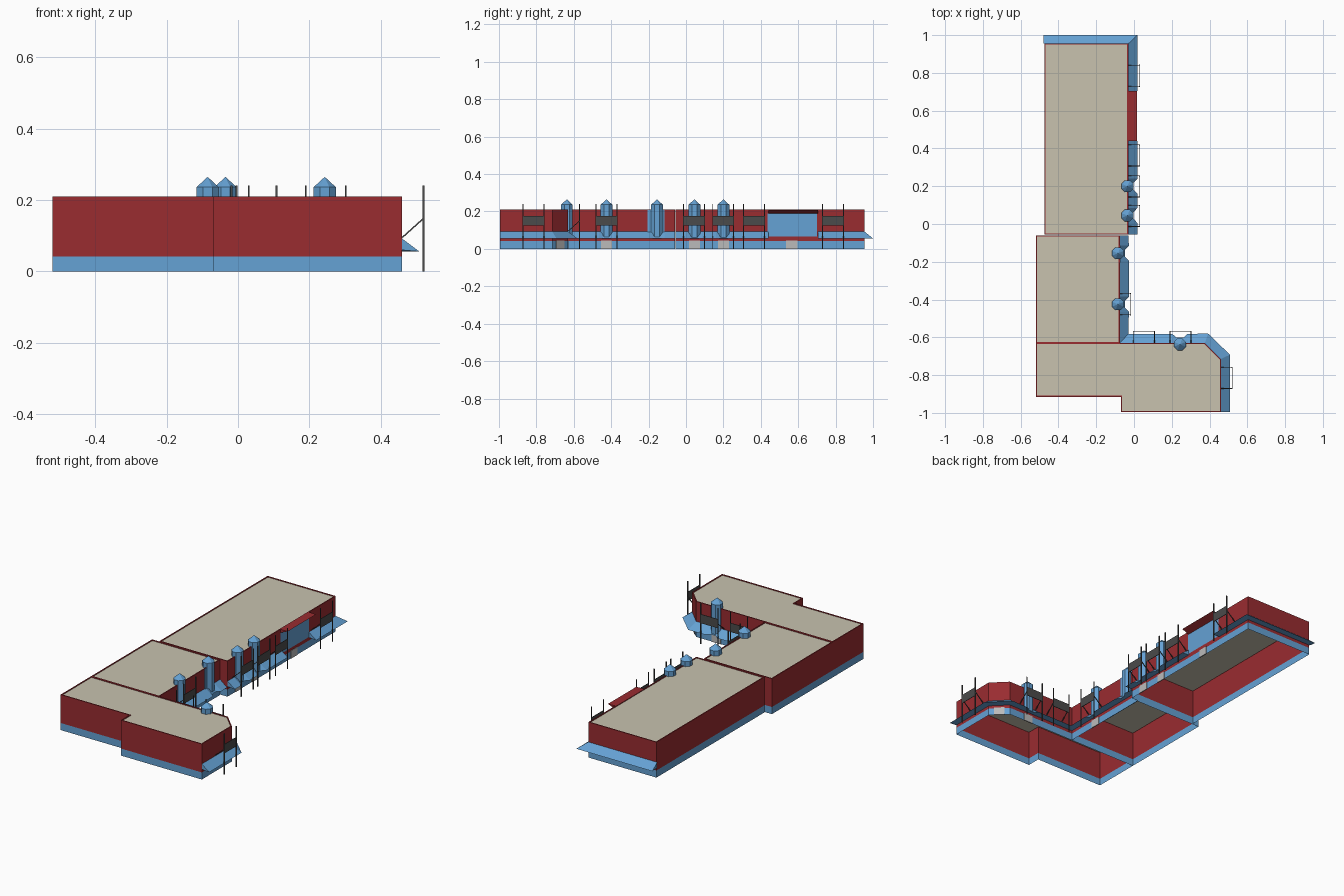
import bpy, bmesh, math
from mathutils import Vector

if "Cube" in bpy.data.objects:
    bpy.data.objects.remove(bpy.data.objects["Cube"])

def mat(name, c):
    m = bpy.data.materials.new(name)
    m.diffuse_color = (*c, 1)
    m.use_nodes = True
    m.node_tree.nodes["Principled BSDF"].inputs["Base Color"].default_value = m.diffuse_color
    return m

RED = mat("red_wall", (0.32, 0.025, 0.03))
BLUE = mat("blue_trim", (0.13, 0.36, 0.66))
ROOF = mat("beige_roof", (0.58, 0.54, 0.43))
DARK = mat("dark_metal", (0.07, 0.07, 0.07))
GREY = mat("door_grey", (0.5, 0.5, 0.5))

def obj(name, verts, faces, m, fix=True):
    bm = bmesh.new()
    vs = [bm.verts.new(v) for v in verts]
    for f in faces:
        bm.faces.new([vs[i] for i in f])
    if fix:
        bmesh.ops.recalc_face_normals(bm, faces=bm.faces)
    me = bpy.data.meshes.new(name)
    bm.to_mesh(me)
    bm.free()
    me.materials.append(m)
    o = bpy.data.objects.new(name, me)
    bpy.context.collection.objects.link(o)
    return o

def prism(name, a, b, w, h, m, side):
    """Bar from a to b with a w x h section; side is the direction of w."""
    a, b, s = Vector(a), Vector(b), Vector(side).normalized()
    u = (b - a).cross(s).normalized()
    ring = [s * w / 2 * i + u * h / 2 * j for i, j in ((-1, -1), (1, -1), (1, 1), (-1, 1))]
    vs = [p + r for p in (a, b) for r in ring]
    fs = [(i, (i + 1) % 4, (i + 1) % 4 + 4, i + 4) for i in range(4)] + [(3, 2, 1, 0), (4, 5, 6, 7)]
    return obj(name, vs, fs, m)

def inset(poly, d):
    out = []
    for i, p in enumerate(poly):
        p, a, b = Vector(p), Vector(poly[i - 1]), Vector(poly[(i + 1) % len(poly)])
        e, f = (p - a).normalized(), (b - p).normalized()
        n1, n2 = Vector((-e.y, e.x)), Vector((-f.y, f.x))
        out.append(p + (n1 + n2) * d / (1 + n1.dot(n2)))
    return out

def block(name, poly):
    """Open-bottomed shell (counter-clockwise plan): base band, wall with rim, flat roof."""
    n = len(poly)
    inn = inset(poly, 0.006)
    at = lambda ps, z: [(p[0], p[1], z) for p in ps]
    band = lambda k: [(i + k, (i + 1) % n + k, (i + 1) % n + k + n, i + k + n) for i in range(n)]
    obj(name + "_base", at(poly, 0) + at(poly, 0.042), band(0), BLUE, False)
    obj(name + "_wall", at(poly, 0.042) + at(poly, 0.21) + at(inn, 0.21) + at(inn, 0.206),
        band(0) + band(n) + band(2 * n), RED, False)
    obj(name + "_roof", at(inn, 0.206), [tuple(range(n))], ROOF, False)

# building blocks
block("north_block", [(-.475, -.055), (-.03, -.055), (-.03, .955), (-.475, .955)])
block("middle_block", [(-.52, -.63), (-.075, -.63), (-.075, -.06), (-.52, -.06)])
block("south_block", [(-.52, -.915), (-.07, -.915), (-.07, -.995), (.46, -.995),
                      (.46, -.715), (.375, -.63), (-.52, -.63)])
obj("middle_ceiling", [(-.3, -.625, .2), (-.08, -.625, .2), (-.08, -.065, .2), (-.3, -.065, .2)],
    [(3, 2, 1, 0)], BLUE, False)

# sloped canopies with notches at the towers
def st(x, y, n, d=0.048):
    return ((x, y), (x + n[0] * d, y + n[1] * d))

def notch(x, y, n, t):
    return [st(x + t[0] * k, y + t[1] * k, n, d)
            for k, d in ((-.04, .048), (-.018, .028), (.018, .028), (.04, .048))]

def canopy(name, stations):
    vs, fs = [], []
    for a, b in stations:
        vs += [(*a, 0.092), (*b, 0.056), (*a, 0.06)]
    for i in range(0, len(vs) - 3, 3):
        for j in range(3):
            k = (j + 1) % 3
            fs.append((i + j, i + k, i + 3 + k, i + 3 + j))
    e = len(vs)
    fs += [(0, 1, 2), (e - 1, e - 2, e - 3)]
    obj(name, vs, fs, BLUE)

E, N, S = (1, 0), (0, 1), (0, -1)
W = (-1, 0)
canopy("north_canopy", [((-.48, .955), (-.48, 1.0)), ((-.03, .955), (.018, 1.0)), st(-.03, .705, E)])
canopy("tower_canopy", [st(-.03, .44, E)] + notch(-.03, .2, E, S) + notch(-.03, .045, E, S)
       + [st(-.03, -.055, E)])
canopy("courtyard_canopy", [st(-.075, -.06, E, .045)] + notch(-.075, -.155, E, S)
       + notch(-.075, -.425, E, S) + [((-.075, -.63), (-.03, -.582))]
       + notch(.243, -.63, N, E) + [((.375, -.63), (.392, -.58)),
       ((.46, -.715), (.508, -.692)), st(.46, -.995, E)])

# entrance glazing and its red hood
ys, zs = [.435 + .265 * i / 10 for i in range(11)], [.065, .095, .127, .158, .19]
obj("entrance_glass", [(-.027, y, z) for z in zs for y in ys],
    [(r * 11 + c, r * 11 + c + 1, r * 11 + c + 12, r * 11 + c + 11)
     for r in range(4) for c in range(10)], BLUE, False)
obj("entrance_hood", [(x, y, z) for y in (.44, .705) for x, z in ((-.03, .21), (.017, .209), (-.03, .19))],
    [(0, 1, 2), (5, 4, 3), (0, 3, 4, 1), (1, 4, 5, 2), (2, 5, 3, 0)], RED)

# octagonal towers with pointed caps, and doors below them
def tower(x, y):
    r = 0.034
    ring = [(x + r * math.cos(math.pi * (i + .5) / 4), y + r * math.sin(math.pi * (i + .5) / 4))
            for i in range(8)]
    vs = [(*p, .06) for p in ring] + [(*p, .236) for p in ring] + [(x, y, .265)]
    fs = [(i, (i + 1) % 8, (i + 1) % 8 + 8, i + 8) for i in range(8)]
    fs += [(i + 8, (i + 1) % 8 + 8, 16) for i in range(8)] + [tuple(range(7, -1, -1))]
    obj("tower", vs, fs, BLUE)

def door(x, y, n):
    prism("door", (x, y, 0), (x, y, .046), .06, .006, GREY, (-n[1], n[0], 0))

for x, y, n in ((-.035, .2, E), (-.035, .045, E), (-.085, -.155, E), (-.085, -.425, E), (.243, -.637, N)):
    tower(x, y)
for x, y, n in ((-.03, .2, E), (-.03, .045, E), (-.075, -.425, E), (.243, -.63, N),
                (-.03, .565, E), (.4175, -.6725, (.7071, .7071))):
    door(x, y, n)
prism("blue_wall_panel", (-.075, -.16, .09), (-.075, -.16, .209), .09, .006, BLUE, (0, 1, 0))

# sign stands: two poles, wall braces and a dark panel between
def sign(x, y, n):
    t = Vector((-n[1], n[0], 0))
    n = Vector((*n, 0))
    wall, Z = Vector((x, y, 0)), Vector((0, 0, 1))
    foot = wall + n * .06
    for k in (-.056, .056):
        prism("sign_pole", foot + t * k, foot + t * k + Z * .241, .005, .005, DARK, t)
        prism("sign_brace", wall + t * k + Z * .095, foot + t * k + Z * .149, .004, .004, DARK, t)
    prism("sign_panel", foot + Z * .124, foot + Z * .177, .112, .003, DARK, t)

for y in (.785, .363, .199, .043):
    sign(-.03, y, E)
sign(-.078, -.425, E)
sign(.46, -.815, E)
for x in (.052, .246):
    sign(x, -.63, N)
